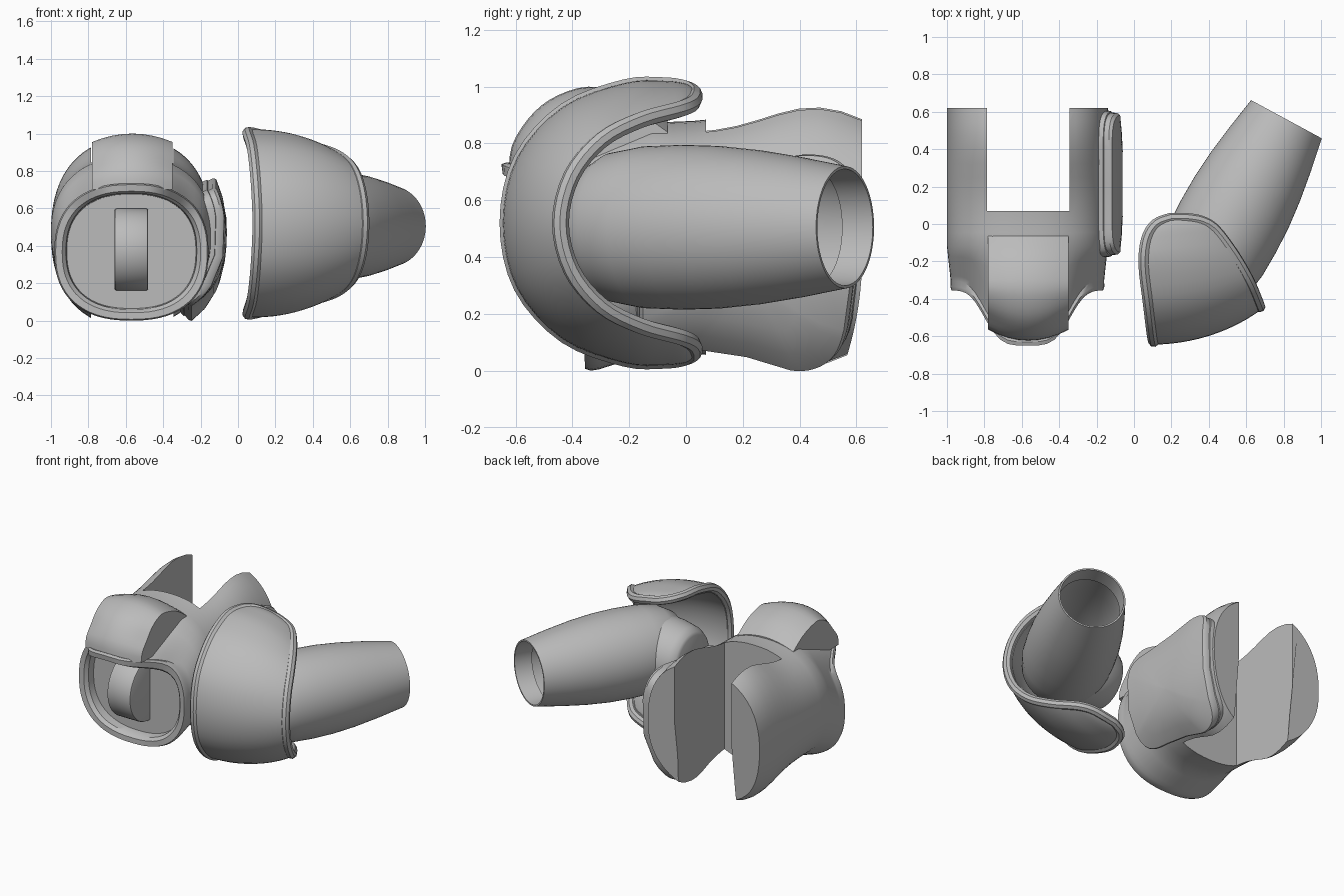
import bpy, bmesh, math
from mathutils import Vector

cube = bpy.data.objects.get("Cube")
if cube:
    bpy.data.objects.remove(cube)

grey = bpy.data.materials.new("plain_grey")
grey.use_nodes = True
grey.diffuse_color = (0.5, 0.5, 0.5, 1)
grey.node_tree.nodes["Principled BSDF"].inputs["Base Color"].default_value = (0.5, 0.5, 0.5, 1)


def finish(name, data):
    """Link an object, colour it and make it active."""
    data.materials.append(grey)
    ob = bpy.data.objects.new(name, data)
    bpy.context.collection.objects.link(ob)
    bpy.ops.object.select_all(action='DESELECT')
    ob.select_set(True)
    bpy.context.view_layer.objects.active = ob
    return ob


def smooth():
    bpy.ops.object.shade_smooth_by_angle(angle=math.radians(35))


def loft(name, rings, closed=True, caps=True):
    """Skin a list of equal-length point rings."""
    bm = bmesh.new()
    rows = [[bm.verts.new(p) for p in ring] for ring in rings]
    n = len(rows[0])
    for a, b in zip(rows, rows[1:]):
        for i in range(n if closed else n - 1):
            j = (i + 1) % n
            bm.faces.new((a[i], a[j], b[j], b[i]))
    if caps:
        bm.faces.new(rows[0])
        bm.faces.new(rows[-1])
    bmesh.ops.recalc_face_normals(bm, faces=bm.faces)
    me = bpy.data.meshes.new(name)
    bm.to_mesh(me)
    bm.free()
    return finish(name, me)


def apply_modifier(ob, kind, **settings):
    m = ob.modifiers.new(kind.title(), kind)
    for key, value in settings.items():
        setattr(m, key, value)
    bpy.ops.object.modifier_apply(modifier=m.name)


def spline(pts, t):
    """Catmull-Rom point at t in 0..1."""
    pts = [Vector(p) for p in pts]
    f = t * (len(pts) - 1)
    i = min(int(f), len(pts) - 2)
    f -= i
    p0, p1, p2, p3 = (pts[min(max(i + k, 0), len(pts) - 1)] for k in (-1, 0, 1, 2))
    return p1 + 0.5 * f * (p2 - p0 + f * (2 * p0 - 5 * p1 + 4 * p2 - p3 + f * (3 * (p1 - p2) + p3 - p0)))


def super_pt(ang, power):
    c, s = math.cos(ang), math.sin(ang)
    return [math.copysign(abs(v) ** (2 / power), v) for v in (c, s)]


# Hollow-fronted body: saddle-shaped barrel running into a curved collar
CX, CZ, N = -0.57, 0.47, 64
ANGLES = [2 * math.pi * i / N for i in range(N)]


def barrel_height(y):
    return 0.405 + 0.10 * math.exp(-((y - 0.45) / 0.24) ** 2) if y < 0.45 else 0.505 - 1.6 * (y - 0.45) ** 2


def barrel_pt(y, ang, lift=0.0):
    c, s = super_pt(ang, 2.3)
    z = CZ + (barrel_height(y) + lift) * s
    trim = 0.07 * max(0, (0.4 - z) / 0.4) ** 2 * max(0, (y - 0.2) / 0.42)
    return CX + (0.43 + lift) * c, y - trim, z


def barrel(y):
    return [barrel_pt(y, a) for a in ANGLES]


def collar(half_w, half_h, zc, dy=0.0, floor=None):
    ring = []
    for a in ANGLES:
        c, s = super_pt(a, 2.4)
        dx, z = half_w * c, zc + half_h * s
        k = min(max(z / 0.66, 0), 1)
        y = -0.355 - 0.295 * math.exp(-(dx / 0.25) ** 4) * k * k * (3 - 2 * k)
        ring.append((CX + dx, y + dy if floor is None else floor, z))
    return ring


def blend(r1, r2, f):
    return [Vector(p).lerp(Vector(q), f) for p, q in zip(r1, r2)]


back = barrel(-0.12)
rim = collar(0.41, 0.36, 0.365, 0.05)
body = loft("body", [barrel(0.62 - 0.074 * i) for i in range(10)] + [back]
            + [blend(back, rim, f) for f in (0.3, 0.6, 0.85)]
            + [rim, collar(0.412, 0.367, 0.367, 0.02), collar(0.405, 0.36, 0.367),
               collar(0.37, 0.325, 0.367, 0.005), collar(0.35, 0.31, 0.37, 0.03),
               collar(0.345, 0.305, 0.37, floor=-0.28)])

# Slot through the rear of the body
bpy.ops.mesh.primitive_cube_add(size=1, location=(CX + 0.005, 0.57, 0.5))
cutter = bpy.context.object
cutter.name = "slot_cutter"
cutter.scale = (0.44, 1.0, 3)
cutter.hide_render = True
bpy.context.view_layer.update()
bpy.context.view_layer.objects.active = body
apply_modifier(body, 'BOOLEAN', operation='DIFFERENCE', object=cutter, solver='EXACT')
bpy.data.objects.remove(cutter)
body.select_set(True)
smooth()

# Domed hood above the collar
hood_line = [(0, -0.625, 0.70), (0, -0.61, 0.8), (0, -0.54, 0.905), (0, -0.45, 0.97), (0, -0.33, 1.0),
             (0, -0.18, 0.96), (0, -0.065, 0.885)]
hood_rows = []
for i in range(9):
    u = i / 4 - 1
    row = [spline(hood_line, k / 20) for k in range(21)]
    row = [Vector((CX + 0.005 + 0.215 * u, p.y + 0.06 * u * u * min(1, max(0, -0.3 - p.y) * 4),
                   p.z - 0.045 * u * u * min(1, (p.z - 0.7) * 6))) for p in row]
    hood_rows.append(row + [Vector((row[0].x, -0.065, 0.7))])
loft("hood", hood_rows)
smooth()

# Wheel standing in the recess
bpy.ops.mesh.primitive_cylinder_add(vertices=48, radius=0.22, depth=0.18,
                                    location=(CX, -0.28, 0.38), rotation=(0, math.pi / 2, 0))
wheel = bpy.context.object
wheel.name = "recess_wheel"
wheel.data.materials.append(grey)
apply_modifier(wheel, 'BEVEL', width=0.012, segments=2)
smooth()


# Curved side plate with rounded corners and a stepped border
def plate_ring(scale, lift):
    ring = []
    for a in ANGLES:
        c, s = super_pt(a, 7)
        ring.append(barrel_pt(0.215 + 0.395 * scale * c, math.radians(-13 + 43 * scale * s), lift))
    return ring


loft("side_plate", [plate_ring(s, h) for s, h in (
    (0.99, -0.03), (0.99, 0.012), (0.98, 0.025), (0.965, 0.027), (0.96, 0.055), (0.93, 0.07),
    (0.7, 0.075), (0.45, 0.08), (0.2, 0.08), (0.02, 0.08))])
smooth()

# Shoulder guard: leaf-shaped shell wrapped into a C, open to the rear
MID = 0.52


def mirrored(half):
    return [(x, y, 2 * MID - z) for x, y, z in reversed(half[1:])] + half


inner_edge = mirrored([(0.10, -0.645, MID), (0.09, -0.595, 0.75), (0.07, -0.435, 0.928),
                       (0.045, -0.22, 1.012), (0.06, -0.08, 1.02), (0.11, 0.0, 1.01), (0.19, 0.032, 0.99)])
outer_edge = mirrored([(0.685, -0.455, MID), (0.67, -0.415, 0.69), (0.625, -0.31, 0.82),
                       (0.545, -0.17, 0.895), (0.44, -0.03, 0.935), (0.36, 0.018, 0.955), (0.28, 0.032, 0.975)])
hub = Vector((0.3, -0.05, MID))
guard_rows = []
for k in range(49):
    a, b = spline(inner_edge, k / 48), spline(outer_edge, k / 48)
    bulge = 0.38 * max(0, (b - a).length - 0.1)
    row = []
    for i in range(13):
        u = i / 12
        p = a.lerp(b, u)
        row.append(p + (p - hub).normalized() * bulge * u * (1 - u))
    guard_rows.append(row)
guard = loft("shoulder_guard", guard_rows, closed=False, caps=False)
apply_modifier(guard, 'SOLIDIFY', thickness=0.05, offset=-1)
smooth()

# Raised bead round the guard's edge
edge = [r[0] for r in guard_rows] + guard_rows[-1][3:-1:3]
edge += [r[-1] for r in reversed(guard_rows)] + guard_rows[0][-4:0:-3]
bead = bpy.data.curves.new("guard_rim", 'CURVE')
bead.dimensions = '3D'
bead.bevel_depth = 0.03
bead.bevel_resolution = 2
path = bead.splines.new('POLY')
path.points.add(len(edge) - 1)
for pt, p in zip(path.points, edge):
    pt.co = (*(p - (p - hub).normalized() * 0.018), 1)
path.use_cyclic_u = True
finish("guard_rim", bead)
bpy.ops.object.convert(target='MESH')
smooth()


# Turned parts: rings of (distance, radius) along a level axis
def turned(name, origin, axis, line):
    side = Vector((axis.y, -axis.x, 0))
    loft(name, [[origin + axis * d + r * (side * math.cos(a) + Vector((0, 0, math.sin(a))))
                 for a in ANGLES] for d, r in line])
    smooth()


# Upper arm: bulging tube, hollow from its open end
turned("upper_arm", Vector((0.815, 0.56, 0.505)), Vector((0.476, 0.88, 0)).normalized(),
       [(-1.08, 0.05), (-1.07, 0.13), (-1.02, 0.21), (-0.93, 0.262), (-0.8, 0.285), (-0.65, 0.29),
        (-0.5, 0.286), (-0.35, 0.272), (-0.18, 0.247), (0, 0.215), (0, 0.205), (-0.12, 0.2),
        (-0.125, 0.222), (-0.35, 0.25), (-0.65, 0.268), (-0.9, 0.24), (-1.0, 0.08)])

# Shoulder stub turning from the arm towards the body
turned("shoulder_stub", Vector((0.08, -0.19, 0.5)), Vector((1, 0, 0)),
       [(0, 0.17), (0.01, 0.19), (0.05, 0.215), (0.15, 0.235), (0.22, 0.24)])
